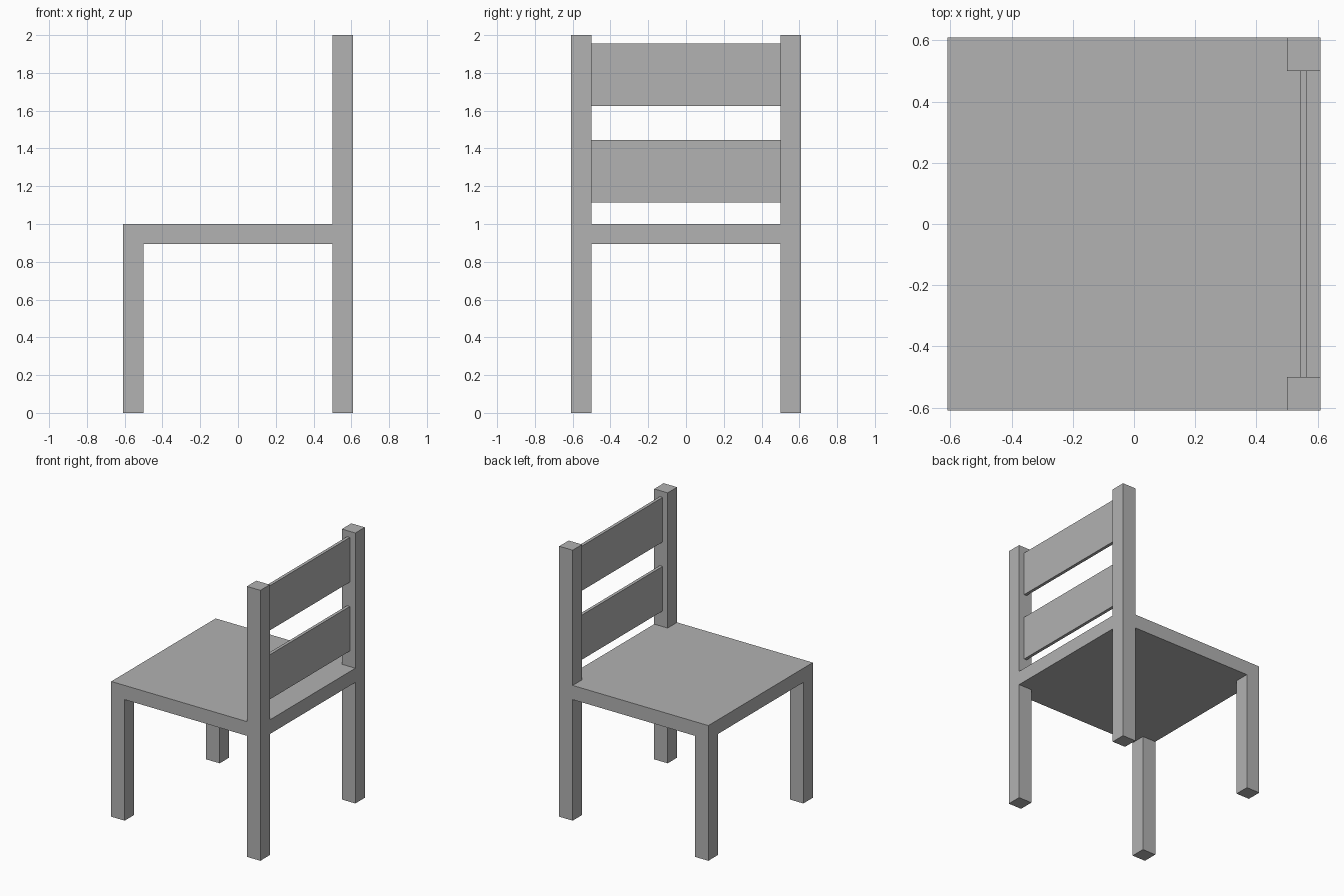
import bpy

cube = bpy.data.objects.get("Cube")
if cube:
    bpy.data.objects.remove(cube, do_unlink=True)

# Single plain grey
GREY = (0.445, 0.445, 0.445, 1.0)
grey = bpy.data.materials.new("plain_grey")
grey.use_nodes = True
grey.diffuse_color = GREY
grey.node_tree.nodes["Principled BSDF"].inputs["Base Color"].default_value = GREY

HALF = 0.61      # half width of the chair
INNER = 0.5      # inner side of the legs
SEAT_LOW, SEAT_TOP, HEIGHT = 0.895, 1.0, 2.0


def box(name, low, high):
    """Add a box spanning two opposite corners."""
    centre = [(a + b) / 2 for a, b in zip(low, high)]
    bpy.ops.mesh.primitive_cube_add(size=1, location=centre)
    obj = bpy.context.object
    obj.name = name
    obj.scale = [b - a for a, b in zip(low, high)]
    bpy.ops.object.transform_apply(location=False, rotation=False, scale=True)
    obj.data.materials.append(grey)
    return obj


# Seat board
box("seat", (-HALF, -HALF, SEAT_LOW), (HALF, HALF, SEAT_TOP))

# Legs under the seat and backrest posts above it, on both sides
for side, y0, y1 in (("right", -HALF, -INNER), ("left", INNER, HALF)):
    box(f"short_leg_{side}", (-HALF, y0, 0), (-INNER, y1, SEAT_LOW))
    box(f"back_leg_{side}", (INNER, y0, 0), (HALF, y1, SEAT_LOW))
    box(f"back_post_{side}", (INNER, y0, SEAT_TOP), (HALF, y1, HEIGHT))

# Thin backrest slats between the posts
for name, z0, z1 in (("lower_slat", 1.115, 1.445), ("upper_slat", 1.625, 1.955)):
    box(name, (0.542, -INNER, z0), (0.565, INNER, z1))
